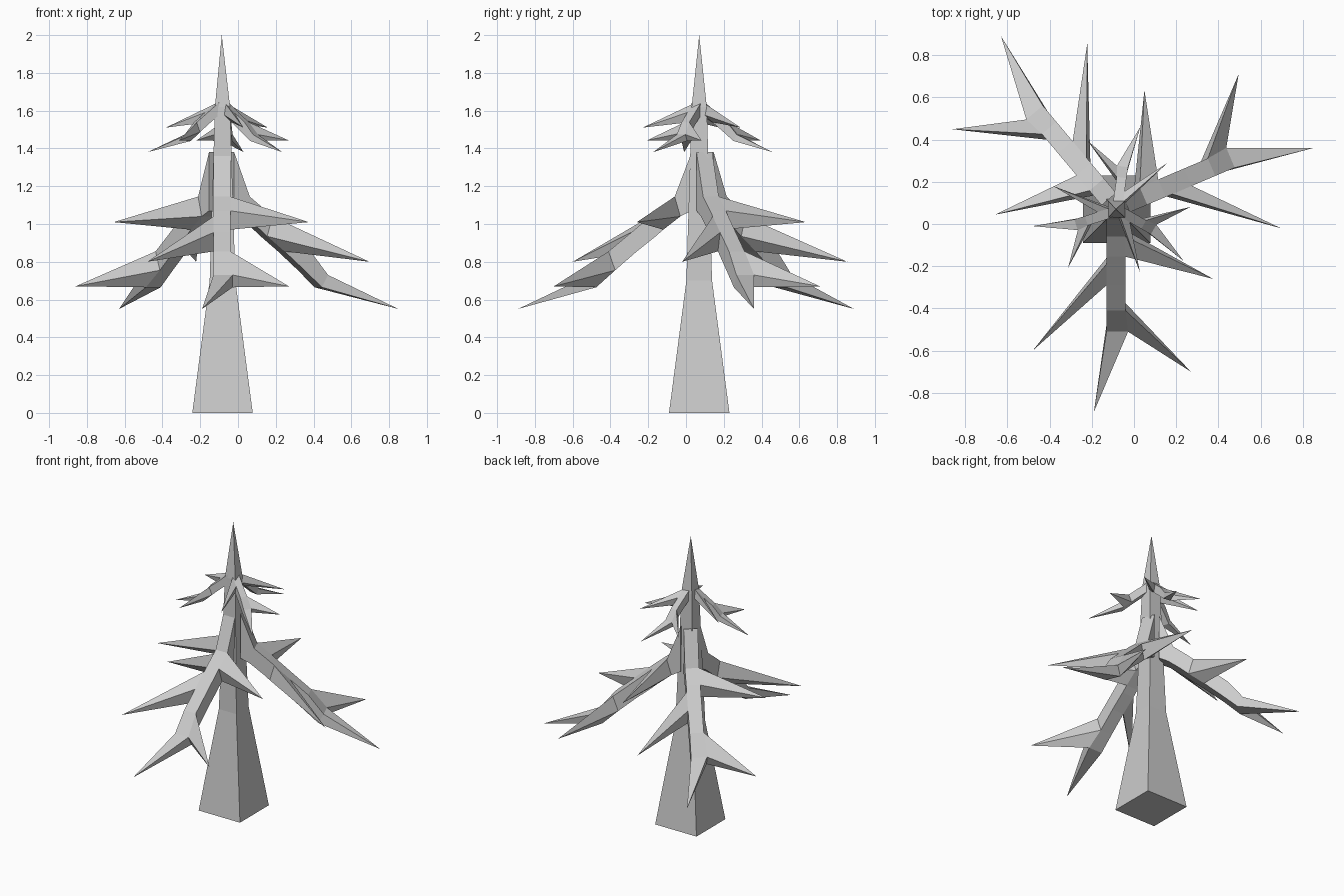
import bpy, bmesh
from math import radians
from mathutils import Vector, Matrix

if "Cube" in bpy.data.objects:
    bpy.data.objects.remove(bpy.data.objects["Cube"])


def finish(name, bm):
    bmesh.ops.recalc_face_normals(bm, faces=bm.faces)
    me = bpy.data.meshes.new(name)
    bm.to_mesh(me)
    bm.free()
    ob = bpy.data.objects.new(name, me)
    bpy.context.collection.objects.link(ob)
    return ob


def spike(bm, quad, tip):
    t = bm.verts.new(tip)
    for i in range(4):
        bm.faces.new((quad[i], quad[(i + 1) % 4], t))


# Trunk: square tapering rings closed by a pointed top
def trunk():
    bm = bmesh.new()
    cx, cy = -0.082, 0.07
    rings = []
    for z, h in ((0, 0.16), (0.7, 0.068), (1.62, 0.04)):
        rings.append([bm.verts.new((cx + h * a, cy + h * b, z))
                      for a, b in ((-1, -1), (1, -1), (1, 1), (-1, 1))])
    bm.faces.new(rings[0][::-1])
    for a, b in zip(rings, rings[1:]):
        for i in range(4):
            j = (i + 1) % 4
            bm.faces.new((a[i], a[j], b[j], b[i]))
    spike(bm, rings[-1], (cx - 0.004, cy, 2.0))
    finish("trunk", bm)


# Stem sections: top y, top z, bottom y, bottom z
SECTIONS = [(0.03, 1.38, 0.03, 1.07), (-0.06, 1.145, -0.03, 1.04),
            (-0.155, 1.07, -0.12, 0.97), (-0.19, 1.04, -0.16, 0.935),
            (-0.29, 0.955, -0.26, 0.855), (-0.41, 0.855, -0.375, 0.755),
            (-0.51, 0.73, -0.475, 0.665)]
# Twigs: section index -> (side, tip)
TWIGS = {1: (1, (0.375, -0.26, 1.01)), 3: (-1, (-0.48, -0.60, 0.80)),
         5: (1, (0.27, -0.70, 0.67))}
END_TIP = Vector((-0.19, -0.89, 0.55))


# Branch: square stem with spikes grown out of its side faces
def branch(name, angle, scale, tip, first=0):
    bm = bmesh.new()
    rings = []
    for ty, tz, by, bz in SECTIONS:
        rings.append([bm.verts.new(p) for p in (
            (-0.13, ty, tz), (-0.04, ty, tz), (-0.04, by, bz), (-0.13, by, bz))])
    for v in rings[-1][1:3]:
        v.co.x += 0.012
    for v in [v for r in rings[:first] for v in r]:
        bm.verts.remove(v)
    bm.faces.new(rings[first])
    for k in range(first, len(rings) - 1):
        a, b = rings[k], rings[k + 1]
        for i in range(4):
            j = (i + 1) % 4
            quad = (a[i], a[j], b[j], b[i])
            side = {1: 1, 3: -1}.get(i, 0)
            if k in TWIGS and side == TWIGS[k][0]:
                spike(bm, quad, TWIGS[k][1])
            else:
                bm.faces.new(quad)
    spike(bm, rings[-1], END_TIP)
    m = (Matrix.Translation(tip) @ Matrix.Rotation(radians(angle), 4, 'Z')
         @ Matrix.Scale(scale, 4) @ Matrix.Translation(-END_TIP))
    bm.transform(m)
    finish(name, bm)


trunk()

# Lower large branches
for n, (ang, tip) in enumerate(((0, (-0.19, -0.89, 0.55)),
                                (113, (0.85, 0.36, 0.55)),
                                (220, (-0.63, 0.89, 0.55)))):
    branch(f"lower_branch_{n + 1}", ang, 1.0, tip)

# Upper small branches, shorter and without the first twig
for n, (ang, tip) in enumerate(((-72, (-0.48, -0.01, 1.38)),
                                (60, (0.235, -0.175, 1.38)),
                                (172, (0.03, 0.46, 1.38)))):
    branch(f"upper_branch_{n + 1}", ang, 0.52, tip, first=2)
